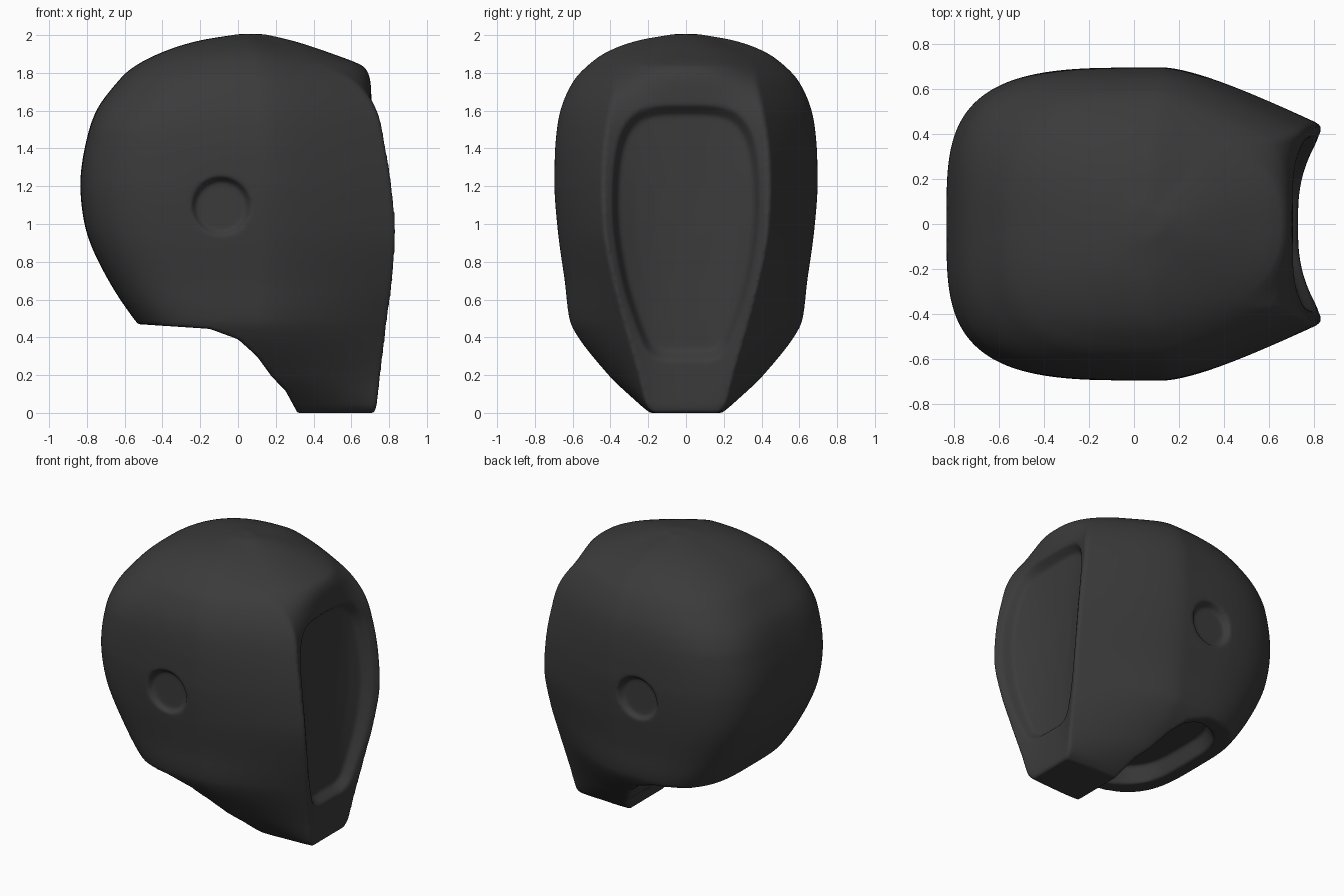
import bpy, bmesh, math

if "Cube" in bpy.data.objects:
    bpy.data.objects.remove(bpy.data.objects["Cube"])

# Horizontal sections: z, back x, widest x, half width, face edge x, face half width, face middle x
ROWS = [
    (0.00, 0.00, .40, .19, .722, .175, .722), (0.04, -.10, .33, .24, .735, .21, .730),
    (0.20, -.30, .20, .41, .757, .25, .729), (0.47, -.53, .11, .61, .792, .325, .727),
    (0.70, -.685, .11, .642, .824, .385, .722), (0.95, -.80, .12, .677, .841, .433, .718),
    (1.20, -.835, .12, .697, .821, .443, .714), (1.40, -.812, .12, .693, .787, .435, .711),
    (1.60, -.75, .11, .665, .738, .405, .708), (1.75, -.64, .10, .60, .625, .375, .702),
    (1.83, -.555, .09, .53, .48, .36, .672), (1.91, -.40, .08, .42, .31, .29, .475),
    (1.97, -.21, .07, .26, .18, .17, .29), (2.005, 0.00, .05, .07, .09, .05, .14)]

# Underside line of the helmet (x, z)
UNDER = [(-1.2, .47), (-.5, .468), (-.15, .445), (0, .39), (.1, .30),
         (.18, .19), (.25, .12), (.31, .01), (.36, -.2)]


def interp(table, t):
    """Smooth (Hermite) lookup in a table whose first column is the key."""
    last = len(table) - 1
    t = min(max(t, table[0][0]), table[last][0])
    i = next(k for k in range(last) if t <= table[k + 1][0])
    p, q = table[i], table[i + 1]
    a, b = table[max(i - 1, 0)], table[min(i + 2, last)]
    h = q[0] - p[0]
    s = (t - p[0]) / h
    out = []
    for c in range(1, len(p)):
        m0 = (q[c] - a[c]) / (q[0] - a[0]) * h
        m1 = (b[c] - p[c]) / (b[0] - p[0]) * h
        d = q[c] - p[c]
        m0, m1 = [max(min(m, 2 * abs(d)), -2 * abs(d)) if m * d > 0 else 0 for m in (m0, m1)]
        out.append(p[c] * (2*s**3 - 3*s*s + 1) + m0 * (s**3 - 2*s*s + s)
                   + q[c] * (3*s*s - 2*s**3) + m1 * (s**3 - s*s))
    return out


def face_x(y, z):
    """Hollowed front: flat along the middle, swept forward at both sides."""
    _, _, _, xf, yf, middle = interp(ROWS, z)
    return middle + (xf - middle) * min(abs(y) / yf, 1) ** 2.5


def loft(name, rings):
    """Closed solid through rings of equal point count."""
    bm = bmesh.new()
    vr = [[bm.verts.new(p) for p in r] for r in rings]
    n = len(vr[0])
    for a, b in zip(vr, vr[1:]):
        for i in range(n):
            j = (i + 1) % n
            bm.faces.new((a[i], a[j], b[j], b[i]))
    bm.faces.new(vr[0])
    bm.faces.new(vr[-1])
    bmesh.ops.recalc_face_normals(bm, faces=bm.faces)
    me = bpy.data.meshes.new(name)
    bm.to_mesh(me)
    bm.free()
    ob = bpy.data.objects.new(name, me)
    bpy.context.collection.objects.link(ob)
    return ob


def section(z):
    """Rounded back, curved cheek narrowing to the front, then the hollow face."""
    xb, xw, w, xf, yf, _ = interp(ROWS, z)
    n = 3.6 - max(0, z - 1.5) * 2.4
    half = []
    for i in range(25):
        a = math.pi / 2 * i / 24
        c, s = max(math.cos(a), 0), math.sin(a)
        half.append((xw - (xw - xb) * c ** (2 / n), w * s ** (2 / n)))
    xm = xw + .25 * (xf - xw)
    for i in range(1, 15):
        t = i / 14 * .985
        half.append(((1-t)**2 * xw + 2*t*(1-t) * xm + t*t * xf,
                     (1 - t*t) * w + t*t * yf))
    for i in range(15):
        y = yf * .98 * (1 - i / 14)
        half.append((face_x(y, z), y))
    return [(x, y, z) for x, y in half] + [(x, -y, z) for x, y in half[-2:0:-1]]


def mirrored(half):
    """Mirror a half outline (u, v>=0) in v and round its corners."""
    pts = half + [(u, -v) for u, v in reversed(half) if v > 0]
    for _ in range(3):
        pts = [(a[0] * (1 - k) + b[0] * k, a[1] * (1 - k) + b[1] * k)
               for a, b in zip(pts, pts[1:] + pts[:1]) for k in (.25, .75)]
    return pts


def apply(ob, kind, **settings):
    m = ob.modifiers.new(kind.lower(), kind)
    for k, v in settings.items():
        setattr(m, k, v)
    bpy.context.view_layer.objects.active = ob
    bpy.ops.object.modifier_apply(modifier=m.name)


def carve(ob, cutter):
    apply(ob, 'BOOLEAN', operation='DIFFERENCE', object=cutter, solver='EXACT')
    bpy.data.objects.remove(cutter)


def pocket(ob, outline, centre, shrink, depth, place):
    """Carve a recess with sloping walls and a floor that follows the surface."""
    rings = []
    for s, d in [(1, -.25), (1, -.012), (shrink, depth), (shrink * .75, depth),
                 (shrink * .45, depth), (shrink * .1, depth)]:
        rings.append([place(centre[0] + (u - centre[0]) * s,
                            centre[1] + (v - centre[1]) * s, d) for u, v in outline])
    carve(ob, loft("pocket_cutter", rings))


# Helmet shell
helmet = loft("helmet_shell", [section(1.0025 * (1 - math.cos(math.pi * i / 80))) for i in range(81)])

# Cut away the space below the back of the head
profile = UNDER + [(-1.2, -.2)]
carve(helmet, loft("neck_cutter", [[(x, y, z) for x, z in profile] for y in (-1, 1)]))

# Neck opening, following the underside
neck = mirrored([(-.44, 0), (-.43, .30), (-.29, .47), (-.05, .53), (.10, .45), (.19, .28), (.21, 0)])
pocket(helmet, neck, (-.1, 0), .88, .11,
       lambda u, v, d: (u, v, interp(UNDER, u)[0] + d))

# Visor recess in the hollow front (outline given as z, y)
visor = mirrored([(.265, 0), (.265, .19), (.42, .26), (.65, .338), (.9, .385), (1.1, .40),
                  (1.35, .39), (1.53, .345), (1.635, .24), (1.645, 0)])
pocket(helmet, visor, (.95, 0), .905, .055,
       lambda u, v, d: (face_x(v, u) - d, v, u))

# Round ear recesses on both sides
ear = [(-.09 + .164 * math.cos(math.tau * i / 40), 1.09 + .164 * math.sin(math.tau * i / 40)) for i in range(40)]
for side in (-1, 1):
    pocket(helmet, ear, (-.09, 1.09), .81, .038,
           lambda u, v, d: (u, side * (.685 - d), v))

# Soften all edges into one smooth surface
apply(helmet, 'REMESH', mode='VOXEL', voxel_size=.0105)
apply(helmet, 'SMOOTH', factor=.5, iterations=10)
bpy.ops.object.select_all(action='DESELECT')
helmet.select_set(True)
bpy.context.view_layer.objects.active = helmet
bpy.ops.object.shade_smooth_by_angle(angle=math.radians(60))

# Dark grey finish
mat = bpy.data.materials.new("dark_grey")
mat.diffuse_color = (.043, .043, .043, 1)
mat.use_nodes = True
mat.node_tree.nodes["Principled BSDF"].inputs["Base Color"].default_value = mat.diffuse_color
helmet.data.materials.append(mat)
